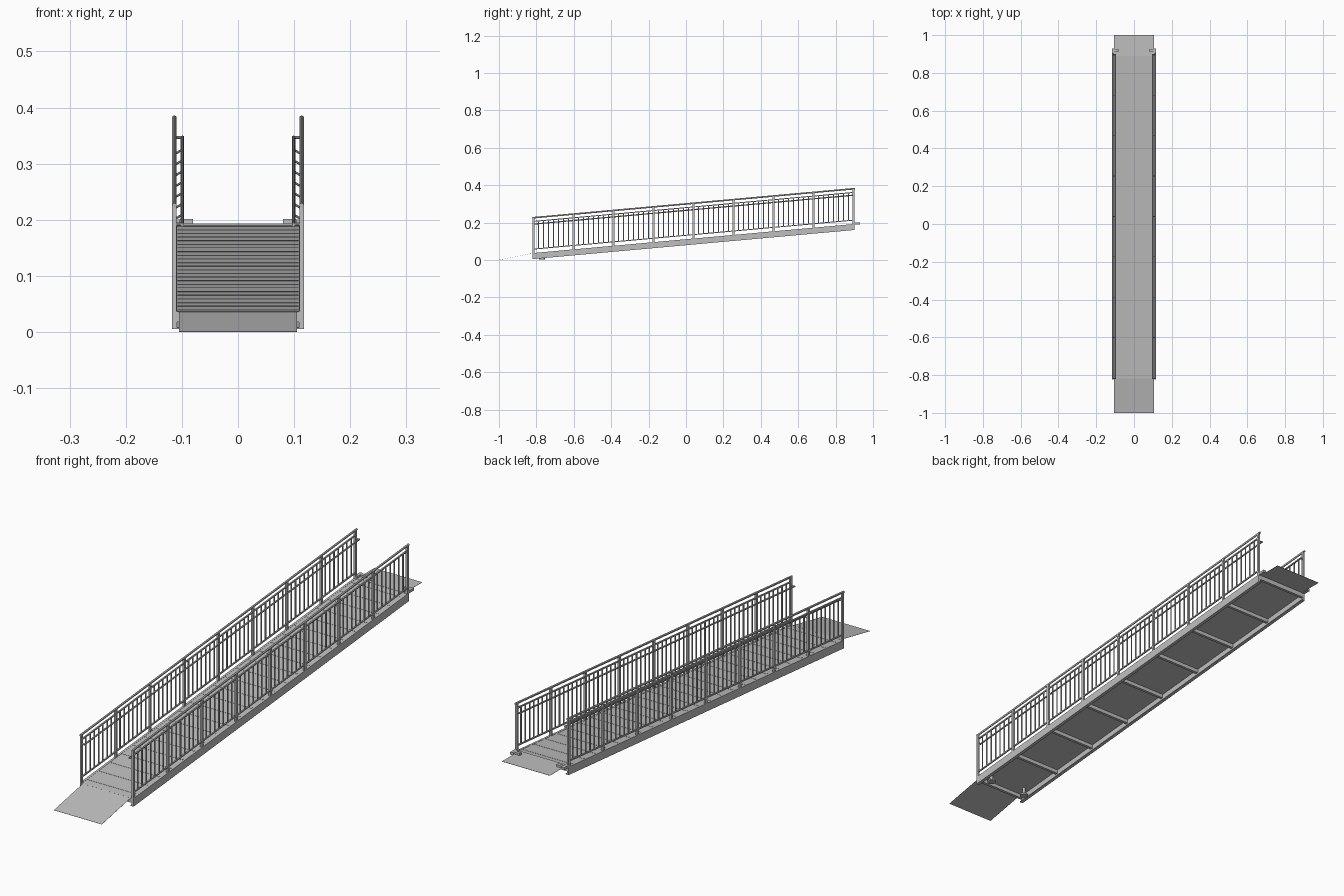
import bpy, bmesh
from mathutils import Vector

cube = bpy.data.objects.get("Cube")
if cube:
    bpy.data.objects.remove(cube, do_unlink=True)

Y0, Y1 = -0.82, 0.9            # lower and upper ends of the span
SLOPE = 0.0904
BAYS = 8
STEP = (Y1 - Y0 - 0.01) / BAYS
POST_Y = [Y0 + 0.005 + i * STEP for i in range(BAYS + 1)]
RAIL_X = 0.1135

grey = bpy.data.materials.new("aluminium grey")
grey.use_nodes = True
colour = (0.52, 0.52, 0.52, 1)
grey.diffuse_color = colour
grey.node_tree.nodes["Principled BSDF"].inputs["Base Color"].default_value = colour


def rise(y):
    return SLOPE * (y - Y0)


TOP = 0.037 + rise(Y1)         # landing level


def finish(name, bm, smooth=False):
    bmesh.ops.recalc_face_normals(bm, faces=bm.faces)
    mesh = bpy.data.meshes.new(name)
    bm.to_mesh(mesh)
    bm.free()
    mesh.materials.append(grey)
    obj = bpy.data.objects.new(name, mesh)
    bpy.context.collection.objects.link(obj)
    if smooth:
        bpy.ops.object.select_all(action='DESELECT')
        obj.select_set(True)
        bpy.context.view_layer.objects.active = obj
        bpy.ops.object.shade_smooth_by_angle()


def box(bm, x, y, z, sheared=True):
    """Box from (min, max) ranges, following the incline when sheared."""
    verts = bmesh.ops.create_cube(bm, size=1)["verts"]
    for v in verts:
        px, py, pz = (r[0] + (c + 0.5) * (r[1] - r[0]) for r, c in zip((x, y, z), v.co))
        v.co = (px, py, pz + (rise(py) if sheared else 0))


def tube(bm, a, b, radius, sides=10):
    a, b = Vector(a), Vector(b)
    d = b - a
    matrix = d.to_track_quat('Z', 'Y').to_matrix().to_4x4()
    matrix.translation = (a + b) / 2
    bmesh.ops.create_cone(bm, cap_ends=True, segments=sides, radius1=radius,
                          radius2=radius, depth=d.length, matrix=matrix)


def on_slope(x, y, z):
    return (x, y, z + rise(y))


def around(c, w):
    return (c - w / 2, c + w / 2)


def span(s, a, b):
    return tuple(sorted((s * a, s * b)))


# Deck with shallow cross treads
bm = bmesh.new()
box(bm, (-0.109, 0.109), (Y0, Y1), (0.033, 0.0362))
finish("deck", bm)
bm = bmesh.new()
treads = 24
for i in range(treads):
    y = Y0 + (i + 0.5) * (Y1 - Y0) / treads
    box(bm, (-0.108, 0.108), around(y, 0.006), (0.036, 0.037))
finish("deck_treads", bm)

# Cross beams below the deck
bm = bmesh.new()
for y in POST_Y:
    box(bm, (-0.109, 0.109), around(y, 0.01), (0.018, 0.033))
finish("cross_beams", bm)

for s, side in ((1, "left"), (-1, "right")):
    # Channel-shaped side beam
    bm = bmesh.new()
    box(bm, span(s, 0.109, 0.1175), (Y0, Y1), (0.005, 0.037))
    box(bm, span(s, 0.104, 0.109), (Y0, Y1), (0.005, 0.008))
    finish(side + "_side_beam", bm)

    # Posts
    bm = bmesh.new()
    for y in POST_Y:
        box(bm, span(s, 0.1095, 0.1175), around(y, 0.01), (0.036, 0.226))
    finish(side + "_posts", bm)

    # Infill panels: two rails and evenly spaced balusters
    bm = bmesh.new()
    for z in (0.058, 0.206):
        box(bm, around(s * RAIL_X, 0.005), (Y0 + 0.005, Y1 - 0.005), around(z, 0.005))
    count = 8
    for y in POST_Y[:-1]:
        for k in range(1, count):
            box(bm, around(s * RAIL_X, 0.004), around(y + STEP * k / count, 0.004),
                (0.058, 0.206))
    finish(side + "_infill", bm)

    # Top rail
    bm = bmesh.new()
    tube(bm, on_slope(s * RAIL_X, Y0 - 0.002, 0.2258),
         on_slope(s * RAIL_X, Y1 + 0.004, 0.2258), 0.0042, 12)
    finish(side + "_top_rail", bm, True)

    # Inner handrail with end returns
    bm = bmesh.new()
    hx, hz = s * 0.099, 0.1915
    tube(bm, on_slope(hx, Y0, hz), on_slope(hx, Y1, hz), 0.0032)
    for y in (Y0 + 0.003, Y1 - 0.003):
        tube(bm, on_slope(hx, y, hz), on_slope(s * RAIL_X, y, hz), 0.003)
    finish(side + "_handrail", bm, True)

    # Handrail brackets
    bm = bmesh.new()
    for y in POST_Y[1:-1]:
        tube(bm, on_slope(hx, y, hz - 0.002), on_slope(s * 0.111, y, hz - 0.009), 0.002, 8)
    finish(side + "_handrail_brackets", bm, True)

    # Upper landing bracket
    bm = bmesh.new()
    box(bm, span(s, 0.104, 0.1175), (Y1 - 0.01, Y1 + 0.03), (TOP - 0.002, TOP + 0.008), False)
    box(bm, span(s, 0.08, 0.104), (Y1 + 0.012, Y1 + 0.024), (TOP, TOP + 0.009), False)
    finish(side + "_landing_bracket", bm)

    # Round foot under the lower end
    bm = bmesh.new()
    fx, fy = s * 0.083, -0.77
    tube(bm, (fx, fy, 0.004), (fx, fy, 0.01), 0.016, 20)
    tube(bm, (fx, fy, 0.01), on_slope(fx, fy, 0.033), 0.006, 12)
    finish(side + "_foot", bm, True)

# Sloping toe plate at the lower end
bm = bmesh.new()
edge = Y0 + 0.004
profile = [(-1.0, 0.0), (edge, 0.0362), (edge, 0.0368), (-1.0, 0.0006)]
face = bm.faces.new([bm.verts.new((-0.105, y, z)) for y, z in profile])
ext = bmesh.ops.extrude_face_region(bm, geom=[face])
bmesh.ops.translate(bm, vec=(0.21, 0, 0),
                    verts=[e for e in ext["geom"] if isinstance(e, bmesh.types.BMVert)])
finish("toe_plate", bm)

# Level landing plate at the upper end
bm = bmesh.new()
box(bm, (-0.105, 0.105), (Y1 - 0.01, 1.0), (TOP, TOP + 0.0008), False)
finish("landing_plate", bm)
